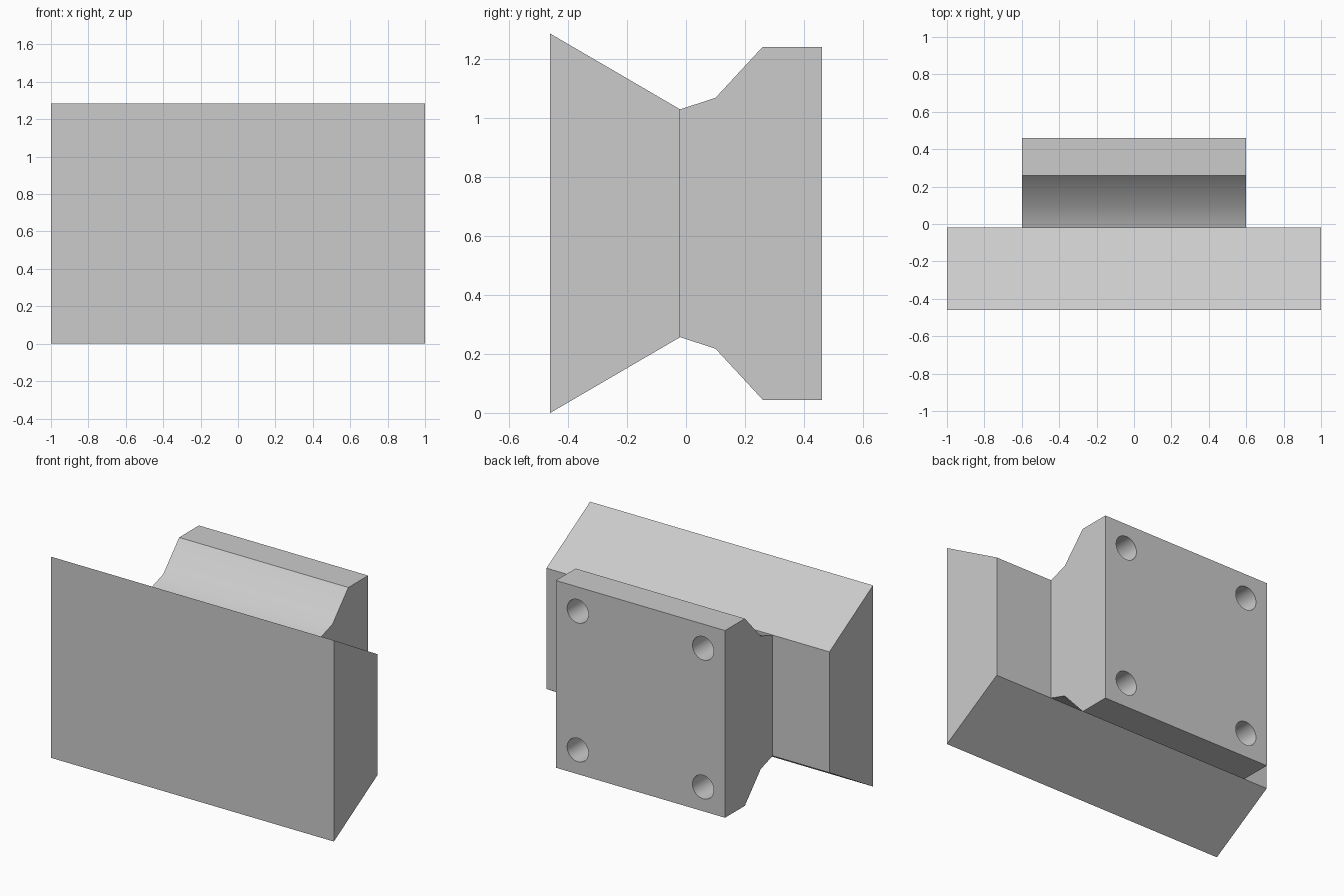
import bpy, bmesh, math
from mathutils import Matrix

default_cube = bpy.data.objects.get("Cube")
if default_cube:
    bpy.data.objects.remove(default_cube)

MID = 0.6425          # height of the horizontal symmetry plane
HOLE_OFFSET = 0.443   # bolt hole distance from the plate centre
BACK = 0.46

grey = bpy.data.materials.new("plain grey")
colour = (0.6, 0.6, 0.6, 1)
grey.diffuse_color = colour
grey.use_nodes = True
grey.node_tree.nodes["Principled BSDF"].inputs["Base Color"].default_value = colour


def make_object(name, bm):
    bmesh.ops.recalc_face_normals(bm, faces=bm.faces)
    mesh = bpy.data.meshes.new(name)
    bm.to_mesh(mesh)
    bm.free()
    mesh.materials.append(grey)
    obj = bpy.data.objects.new(name, mesh)
    bpy.context.collection.objects.link(obj)
    return obj


def extrude_profile(name, half_profile, half_width):
    """Mirror (y, half height) points about MID and extrude along x."""
    points = [(y, MID + h) for y, h in half_profile]
    points += [(y, MID - h) for y, h in reversed(half_profile)]
    bm = bmesh.new()
    face = bm.faces.new([bm.verts.new((-half_width, y, z)) for y, z in points])
    swept = bmesh.ops.extrude_face_region(bm, geom=[face])["geom"]
    verts = [v for v in swept if isinstance(v, bmesh.types.BMVert)]
    bmesh.ops.translate(bm, verts=verts, vec=(2 * half_width, 0, 0))
    return make_object(name, bm)


# Wide front block, tapering towards the back
front_block = extrude_profile("front_block", [(-0.46, MID), (-0.02, 0.386)], 1.0)

# Neck flaring out into the mounting plate
mounting_body = extrude_profile(
    "mounting_body",
    [(-0.02, 0.386), (0.10, 0.425), (0.26, 0.598), (BACK, 0.598)], 0.598)

# Four blind bolt holes in the back face
bm = bmesh.new()
for sx in (-1, 1):
    for sz in (-1, 1):
        place = Matrix.Translation((sx * HOLE_OFFSET, BACK, MID + sz * HOLE_OFFSET))
        bmesh.ops.create_cone(
            bm, cap_ends=True, segments=48, radius1=0.075, radius2=0.075,
            depth=0.4, matrix=place @ Matrix.Rotation(math.pi / 2, 4, "X"))
cutter = make_object("bolt_hole_cutter", bm)
cutter.hide_render = True

cut = mounting_body.modifiers.new("bolt_holes", "BOOLEAN")
cut.operation = "DIFFERENCE"
cut.solver = "EXACT"
cut.object = cutter
bpy.ops.object.select_all(action="DESELECT")
bpy.context.view_layer.objects.active = mounting_body
mounting_body.select_set(True)
bpy.ops.object.modifier_apply(modifier=cut.name)
bpy.data.objects.remove(cutter)

# Soft shading on the flare and hole walls, sharp elsewhere
bpy.ops.object.shade_smooth_by_angle(angle=math.radians(30))
